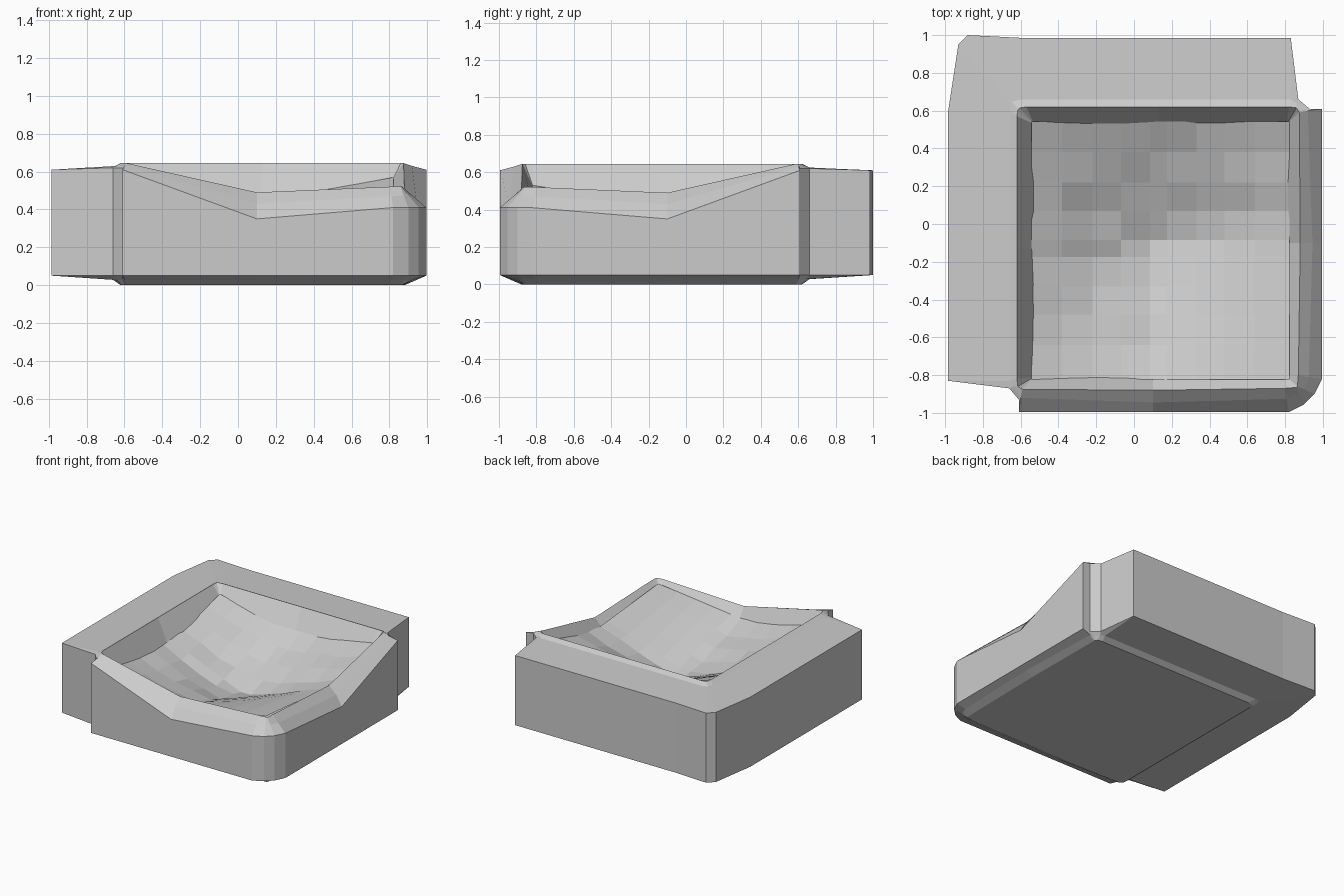
import bpy, bmesh, random

if "Cube" in bpy.data.objects:
    bpy.data.objects.remove(bpy.data.objects["Cube"])

random.seed(4)
LO, HI = -0.53, 0.81          # recess limits (mirrored across the diagonal)


def bowl_height(x, y):
    """Dished floor: low in the middle, rising to each side."""
    u = min(1, abs(x - 0.13) / (0.68 if x > 0.13 else 0.66))
    v = min(1, abs(y + 0.13) / (0.66 if y > -0.13 else 0.68))
    flat = x > 0.13 and y < -0.13
    p = 1.0 if flat else 1.3
    ex = 0.23 if x > 0.13 else 0.26
    ey = 0.28 if y > -0.13 else 0.21
    return 0.21 + ex * u ** p + ey * v ** p - 0.15 * u * v


def add_object(name, bm):
    bmesh.ops.remove_doubles(bm, verts=bm.verts, dist=0.0005)
    mesh = bpy.data.meshes.new(name)
    bm.to_mesh(mesh)
    bm.free()
    obj = bpy.data.objects.new(name, mesh)
    bpy.context.collection.objects.link(obj)
    return obj


# Half of the plan, front right corner to back left: outer wall, shoulder, rim
half = [
    ((0.90, -0.955, 0.41), (0.875, -0.90, 0.475), (0.86, -0.865, 0.52)),
    ((0.82, -0.995, 0.41), (0.81, -0.925, 0.47), (0.80, -0.87, 0.52)),
    ((0.10, -0.995, 0.35), (0.10, -0.945, 0.43), (0.10, -0.88, 0.49)),
    ((-0.61, -0.995, 0.61), (-0.60, -0.92, 0.63), (-0.59, -0.875, 0.645)),
    ((-0.61, -0.93, 0.62), (-0.61, -0.90, 0.635), (-0.60, -0.87, 0.645)),
    ((-0.66, -0.87, 0.62), (-0.64, -0.86, 0.63), (-0.615, -0.86, 0.645)),
    ((-0.985, -0.83, 0.61), (-0.66, -0.83, 0.625), (-0.62, -0.82, 0.645)),
    ((-0.985, -0.13, 0.61), (-0.66, -0.13, 0.625), (-0.62, -0.13, 0.645)),
    ((-0.985, 0.59, 0.61), (-0.66, 0.60, 0.625), (-0.62, 0.57, 0.645)),
    ((-0.93, 0.95, 0.61), (-0.645, 0.65, 0.625), (-0.615, 0.605, 0.645)),
]
plan = half + [tuple((-y, -x, z) for x, y, z in row) for row in reversed(half)]
plan[len(half)] = ((-0.88, 1.0, 0.61),) + plan[len(half)][1:]


def clamp_recess(p):
    x = min(HI, max(LO, p[0]))
    y = min(-LO, max(-HI, p[1]))
    return x, y, bowl_height(x, y) - 0.03


# Stacked rings: underside, bottom bevel, walls, shoulder, rim, recess wall
rings = [
    [(r[2][0], r[2][1], 0.0) for r in plan],
    [(r[1][0], r[1][1], 0.028) for r in plan],
    [(r[0][0], r[0][1], 0.05) for r in plan],
    [r[0] for r in plan],
    [r[1] for r in plan],
    [r[2] for r in plan],
    [clamp_recess(r[2]) for r in plan],
]
bm = bmesh.new()
loops = [[bm.verts.new(p) for p in ring] for ring in rings]
n = len(plan)
bm.faces.new(loops[0])
for low, high in zip(loops, loops[1:]):
    for i in range(n):
        j = (i + 1) % n
        bm.faces.new((low[j], low[i], high[i], high[j]))
add_object("tray_body", bm)

# Faceted dished floor
xs = [LO - 0.012, -0.38, -0.22, -0.07, 0.085, 0.175, 0.33, 0.48, 0.64, HI + 0.012]
ys = [-x for x in reversed(xs)]
bm = bmesh.new()
grid = []
for j, y in enumerate(ys):
    row = []
    for i, x in enumerate(xs):
        inner = 0 < i < 9 and 0 < j < 9
        rough = inner and not (x > 0.13 and y < -0.1)
        z = bowl_height(x, y) + (random.uniform(-0.015, 0.015) if rough else 0)
        row.append(bm.verts.new((x, y, z)))
    grid.append(row)
for j in range(9):
    for i in range(9):
        bm.faces.new((grid[j][i], grid[j][i + 1], grid[j + 1][i + 1], grid[j + 1][i]))
add_object("dished_floor", bm)
